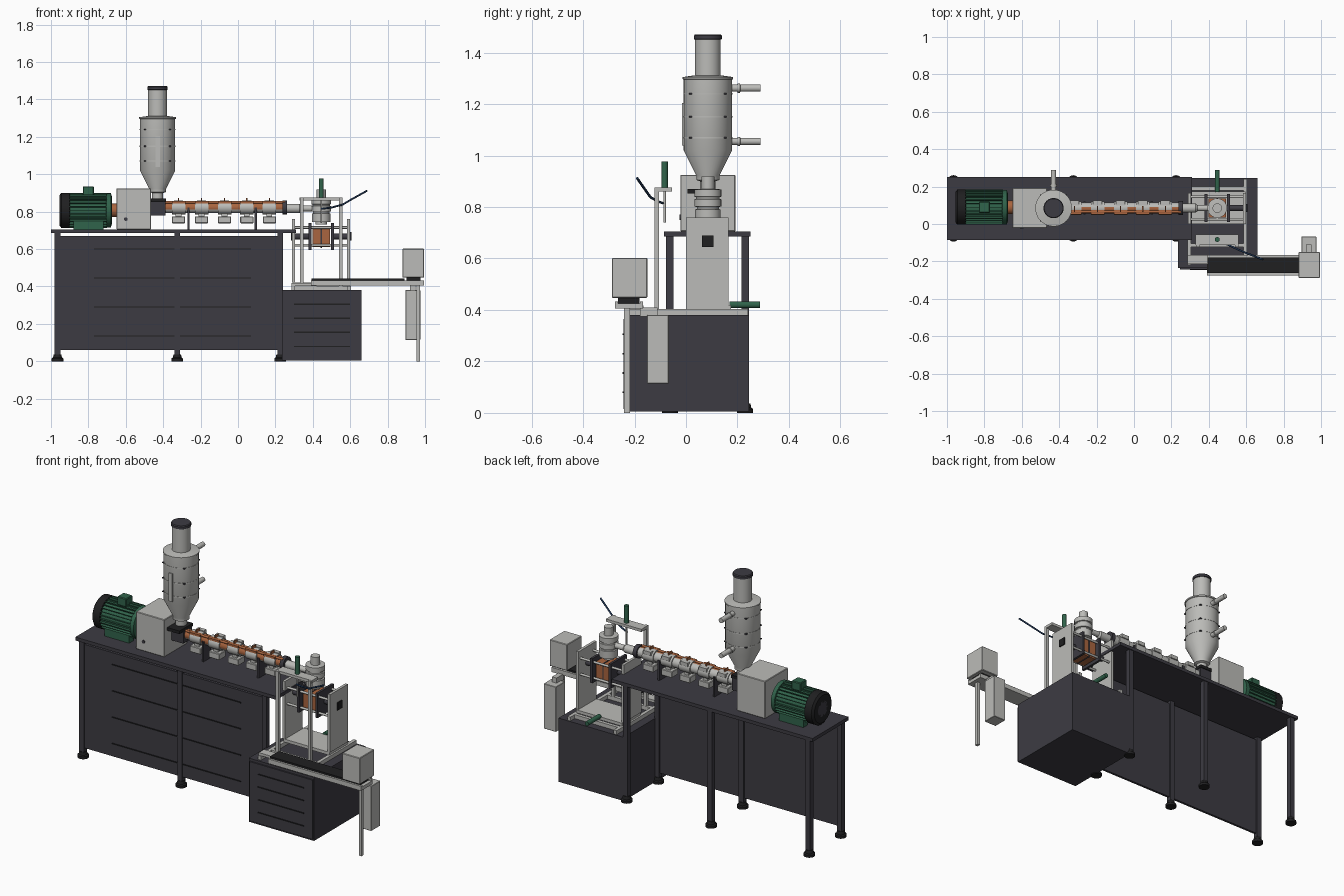
import bpy, bmesh, math
from mathutils import Vector


def mat(name, r, g, b):
    m = bpy.data.materials.new(name)
    m.diffuse_color = (r, g, b, 1)
    return m


DARK = mat("dark_grey_paint", 0.046, 0.044, 0.055)
BLACK = mat("black_rubber", 0.014, 0.014, 0.015)
GREY = mat("light_grey_metal", 0.50, 0.50, 0.48)
GREEN = mat("motor_green", 0.03, 0.125, 0.07)
COPPER = mat("copper", 0.40, 0.13, 0.05)
BLUE = mat("blue_hose", 0.015, 0.04, 0.10)


def finish(name, bm, m):
    me = bpy.data.meshes.new(name)
    bmesh.ops.recalc_face_normals(bm, faces=bm.faces)
    bm.to_mesh(me)
    bm.free()
    ob = bpy.data.objects.new(name, me)
    bpy.context.collection.objects.link(ob)
    me.materials.append(m)
    return ob


def smooth(ob):
    bpy.ops.object.select_all(action='DESELECT')
    bpy.context.view_layer.objects.active = ob
    ob.select_set(True)
    bpy.ops.object.shade_smooth_by_angle(angle=math.radians(35))
    return ob


def box(name, m, x0, x1, y0, y1, z0, z1, bevel=0):
    bm = bmesh.new()
    bmesh.ops.create_cube(bm, size=1)
    for v in bm.verts:
        v.co = ((x0 + x1) / 2 + v.co.x * (x1 - x0),
                (y0 + y1) / 2 + v.co.y * (y1 - y0),
                (z0 + z1) / 2 + v.co.z * (z1 - z0))
    if bevel:
        bmesh.ops.bevel(bm, geom=bm.edges[:], offset=bevel, segments=1, affect='EDGES')
    return finish(name, bm, m)


def lathe(name, m, base, axis, profile, n=32):
    """Capped solid of revolution; profile is (radius, distance along axis)."""
    bm = bmesh.new()
    q = Vector(axis).to_track_quat('Z', 'Y')
    rings = []
    for r, h in profile:
        rings.append([bm.verts.new(Vector(base) + q @ Vector(
            (r * math.cos(2 * math.pi * i / n), r * math.sin(2 * math.pi * i / n), h)))
            for i in range(n)])
    for a, b in zip(rings, rings[1:]):
        for i in range(n):
            bm.faces.new((a[i], a[(i + 1) % n], b[(i + 1) % n], b[i]))
    bm.faces.new(rings[0])
    bm.faces.new(rings[-1])
    return smooth(finish(name, bm, m))


def rod(name, m, p, q, r, n=20):
    d = Vector(q) - Vector(p)
    return lathe(name, m, p, d, [(r, 0), (r, d.length)], n)


# Long table: top, legs with feet, slotted front panel
box("table_top", DARK, -1.0, 0.31, -0.085, 0.25, 0.685, 0.705)
for x in (-0.965, -0.325, 0.225):
    for y in (-0.063, 0.23):
        box("table_leg", DARK, x - 0.015, x + 0.015, y - 0.015, y + 0.015, 0.03, 0.685)
        lathe("table_foot", BLACK, (x, y, 0), (0, 0, 1),
              [(0.031, 0), (0.031, 0.015), (0.024, 0.02), (0.02, 0.037)], 20)
box("front_panel", DARK, -0.95, 0.24, -0.072, -0.058, 0.06, 0.67)
for z in (0.135, 0.29, 0.445, 0.60):
    box("panel_slot", BLACK, -0.77, 0.07, -0.076, -0.071, z - 0.003, z + 0.003)

# Lower cabinet
box("cabinet", DARK, 0.235, 0.66, -0.235, 0.245, 0.005, 0.38)
box("cabinet_door", DARK, 0.245, 0.655, -0.243, -0.234, 0.015, 0.365)
for z in (0.08, 0.155, 0.23, 0.305):
    box("cabinet_slot", BLACK, 0.30, 0.60, -0.247, -0.242, z - 0.003, z + 0.003)

# Motor: finned body, fan cover, terminal box, feet, coupling
MY, MZ = 0.09, 0.807
lathe("motor_body", GREEN, (-0.905, MY, MZ), (1, 0, 0),
      [(0.083, 0), (0.083, 0.2), (0.092, 0.202), (0.092, 0.225), (0.07, 0.232)])
for i in range(28):
    a = 2 * math.pi * i / 28
    fin = box("motor_fin", GREEN, -0.9, -0.7, -0.002, 0.002, 0.08, 0.094)
    fin.location = (0, MY, MZ)
    fin.rotation_euler = (a, 0, 0)
lathe("fan_cover", BLACK, (-0.955, MY, MZ), (1, 0, 0),
      [(0.03, 0.006), (0.035, 0), (0.08, 0), (0.094, 0.01), (0.094, 0.055), (0.083, 0.056)])
for r in (0.045, 0.06, 0.075):
    lathe("fan_grille_ring", DARK, (-0.958, MY, MZ), (1, 0, 0), [(r, 0.003 + (r - 0.045) / 30), (r, 0.0045)])
box("terminal_box", GREEN, -0.83, -0.77, 0.06, 0.12, 0.885, 0.935, 0.004)
for y in (0.035, 0.145):
    box("motor_foot", GREEN, -0.88, -0.72, y - 0.02, y + 0.02, 0.705, 0.75)
rod("coupling", COPPER, (-0.68, MY, MZ), (-0.645, MY, MZ), 0.036)

# Gearbox and feed throat
box("gearbox", GREY, -0.65, -0.465, -0.022, 0.192, 0.705, 0.925, 0.003)
rod("gearbox_plug", DARK, (-0.6, -0.025, 0.76), (-0.6, -0.02, 0.76), 0.01)
HX, HY = -0.43, 0.085
box("feed_block", DARK, -0.468, -0.388, 0.045, 0.125, 0.78, 0.86)
box("feed_flange", BLACK, -0.47, -0.385, 0.005, 0.13, 0.852, 0.87)

# Hopper
lathe("hopper", GREY, (HX, HY, 0), (0, 0, 1),
      [(0.03, 0.865), (0.03, 0.90), (0.045, 0.905), (0.045, 0.922), (0.094, 1.02),
       (0.094, 1.295), (0.098, 1.297), (0.098, 1.305), (0.05, 1.312), (0.05, 1.455)], 40)
lathe("hopper_cap", DARK, (HX, HY, 1.45), (0, 0, 1),
      [(0.05, 0), (0.054, 0.002), (0.054, 0.016), (0.05, 0.021)], 40)
for z in (1.07, 1.15, 1.24):
    lathe("hopper_band", GREY, (HX, HY, z), (0, 0, 1), [(0.0955, -0.003), (0.0955, 0.003)], 40)
    for i in range(4):
        a = math.pi / 4 + i * math.pi / 2
        c, s = HX + 0.094 * math.cos(a), HY + 0.094 * math.sin(a)
        box("hopper_clip", DARK, c - 0.006, c + 0.006, s - 0.006, s + 0.006, z - 0.003, z + 0.003)
box("sight_glass", GREY, HX - 0.012, HX + 0.012, HY - 0.1, HY - 0.085, 1.04, 1.205)
for z in (1.055, 1.262):
    lathe("hopper_pipe", GREY, (HX, HY + 0.08, z), (0, 1, 0),
          [(0.014, 0), (0.014, 0.035), (0.018, 0.036), (0.018, 0.045), (0.014, 0.046), (0.014, 0.125)], 20)

# Heated barrel, copper on the upper front side
BY, BZ = 0.085, 0.822
barrel = rod("barrel", GREY, (-0.39, BY, BZ), (0.25, BY, BZ), 0.029, 32)
barrel.data.materials.append(COPPER)
for f in barrel.data.polygons:
    if abs(f.normal.x) < 0.5 and f.normal.y < 0.25 and f.normal.z > -0.35:
        f.material_index = 1
rod("barrel_wire_tube", COPPER, (-0.39, BY - 0.02, BZ + 0.028), (0.25, BY - 0.02, BZ + 0.028), 0.007, 12)
for x in (-0.318, -0.195, -0.072, 0.047, 0.168):
    rod("heater_band", GREY, (x - 0.036, BY, BZ), (x + 0.036, BY, BZ), 0.036, 32)
    box("heater_clamp", COPPER, x - 0.036, x + 0.036, BY - 0.035, BY - 0.01, BZ + 0.022, BZ + 0.034)
    box("heater_tab", COPPER, x - 0.003, x + 0.003, BY - 0.02, BY + 0.01, BZ + 0.03, BZ + 0.05)
    box("heater_box_top", GREY, x - 0.025, x + 0.025, BY + 0.015, BY + 0.04, BZ + 0.015, BZ + 0.037)
    box("heater_box", GREY, x - 0.035, x + 0.035, BY - 0.03, BY + 0.03, 0.738, 0.775, 0.003)
    box("heater_box_neck", GREY, x - 0.015, x + 0.015, BY - 0.015, BY + 0.015, 0.77, 0.795)
for x in (-0.265, 0.095):
    box("barrel_support", DARK, x - 0.006, x + 0.006, BY - 0.035, BY + 0.035, 0.705, BZ)
rod("barrel_flange", DARK, (0.238, BY, BZ), (0.262, BY, BZ), 0.038)
lathe("melt_pipe", GREY, (0.26, BY, 0.817), (1, 0, 0),
      [(0.024, 0), (0.024, 0.07), (0.016, 0.08), (0.016, 0.15)], 24)

# Die head
DX = 0.445
lathe("die_head", GREY, (DX, BY, 0), (0, 0, 1),
      [(0.03, 0.73), (0.03, 0.745), (0.05, 0.746), (0.05, 0.79), (0.043, 0.792), (0.043, 0.80),
       (0.052, 0.802), (0.052, 0.83), (0.046, 0.832), (0.046, 0.838), (0.052, 0.84),
       (0.052, 0.868), (0.025, 0.87), (0.025, 0.918)])

# Mould, platens, tie bars and clamp plates
box("mould", COPPER, 0.398, 0.493, 0.035, 0.135, 0.61, 0.715)
box("mould_parting_line", DARK, 0.442, 0.448, 0.032, 0.138, 0.607, 0.718)
for s in (-1, 1):
    cx = DX + s * 0.06
    box("platen", DARK, cx - 0.007, cx + 0.007, 0.01, 0.16, 0.595, 0.74)
    cx = DX + s * 0.147
    box("clamp_plate", GREY, cx - 0.008, cx + 0.008, 0.0, 0.165, 0.42, 0.76)
    rod("clamp_ram", DARK, (DX + s * 0.065, BY, 0.667), (DX + s * 0.16, BY, 0.667), 0.016)
    cx = DX + s * 0.157
    box("ram_plate", BLACK, cx - 0.004, cx + 0.004, BY - 0.022, BY + 0.022, 0.645, 0.69)
for y in (0.025, 0.145):
    for z in (0.62, 0.715):
        rod("tie_bar", GREY, (DX - 0.145, y, z), (DX + 0.145, y, z), 0.007, 12)

# Frame on top of the cabinet
for s in (-1, 1):
    cx = DX + s * 0.15
    box("base_rail", GREY, cx - 0.01, cx + 0.01, -0.22, 0.24, 0.38, 0.403)
    cx = DX + s * 0.105
    box("upright", GREY, cx - 0.009, cx + 0.009, -0.122, -0.104, 0.38, 0.875)
box("base_plate", GREY, DX - 0.15, DX + 0.15, 0.0, 0.175, 0.402, 0.42)
for y in (-0.113, 0.19):
    box("cross_rail", GREY, DX - 0.15, DX + 0.15, y - 0.01, y + 0.01, 0.38, 0.403)
box("top_bridge", GREY, DX - 0.115, DX + 0.115, -0.113, -0.055, 0.86, 0.876)
rod("slide_cylinder", GREEN, (DX, 0.17, 0.42), (DX, 0.288, 0.42), 0.013)
rod("cutter_cylinder", GREEN, (DX, -0.083, 0.876), (DX, -0.083, 0.977), 0.013)
rod("cutter_rod", GREY, (DX, -0.083, 0.74), (DX, -0.083, 0.865), 0.005, 12)

# Bent blue hose
cu = bpy.data.curves.new("hose", 'CURVE')
cu.dimensions = '3D'
cu.bevel_depth = 0.005
cu.bevel_resolution = 2
cu.use_fill_caps = True
sp = cu.splines.new('POLY')
pts = [(0.445, -0.09, 0.815), (0.50, -0.11, 0.822), (0.56, -0.138, 0.838), (0.60, -0.155, 0.862), (0.69, -0.19, 0.912)]
sp.points.add(len(pts) - 1)
for p, c in zip(sp.points, pts):
    p.co = (*c, 1)
hose = bpy.data.objects.new("hose", cu)
bpy.context.collection.objects.link(hose)
cu.materials.append(BLUE)

# Conveyor with control boxes and leg
for y in (-0.27, -0.173):
    box("conveyor_side", GREY, 0.39, 0.995, y - 0.006, y + 0.006, 0.405, 0.432)
box("conveyor_bed", GREY, 0.39, 0.995, -0.265, -0.178, 0.405, 0.425)
box("conveyor_belt", BLACK, 0.392, 0.89, -0.263, -0.18, 0.424, 0.442)
box("conveyor_bracket", GREY, 0.285, 0.42, -0.215, -0.165, 0.403, 0.418)
box("control_box", GREY, 0.88, 0.995, -0.288, -0.15, 0.447, 0.602, 0.003)
box("control_box_mount", BLACK, 0.90, 0.975, -0.265, -0.18, 0.425, 0.448)
box("lower_box", GREY, 0.895, 0.975, -0.152, -0.067, 0.115, 0.38, 0.002)
box("lower_box_bracket", GREY, 0.92, 0.95, -0.178, -0.11, 0.375, 0.41)
box("conveyor_leg", GREY, 0.955, 0.972, -0.24, -0.218, 0.0, 0.41)
